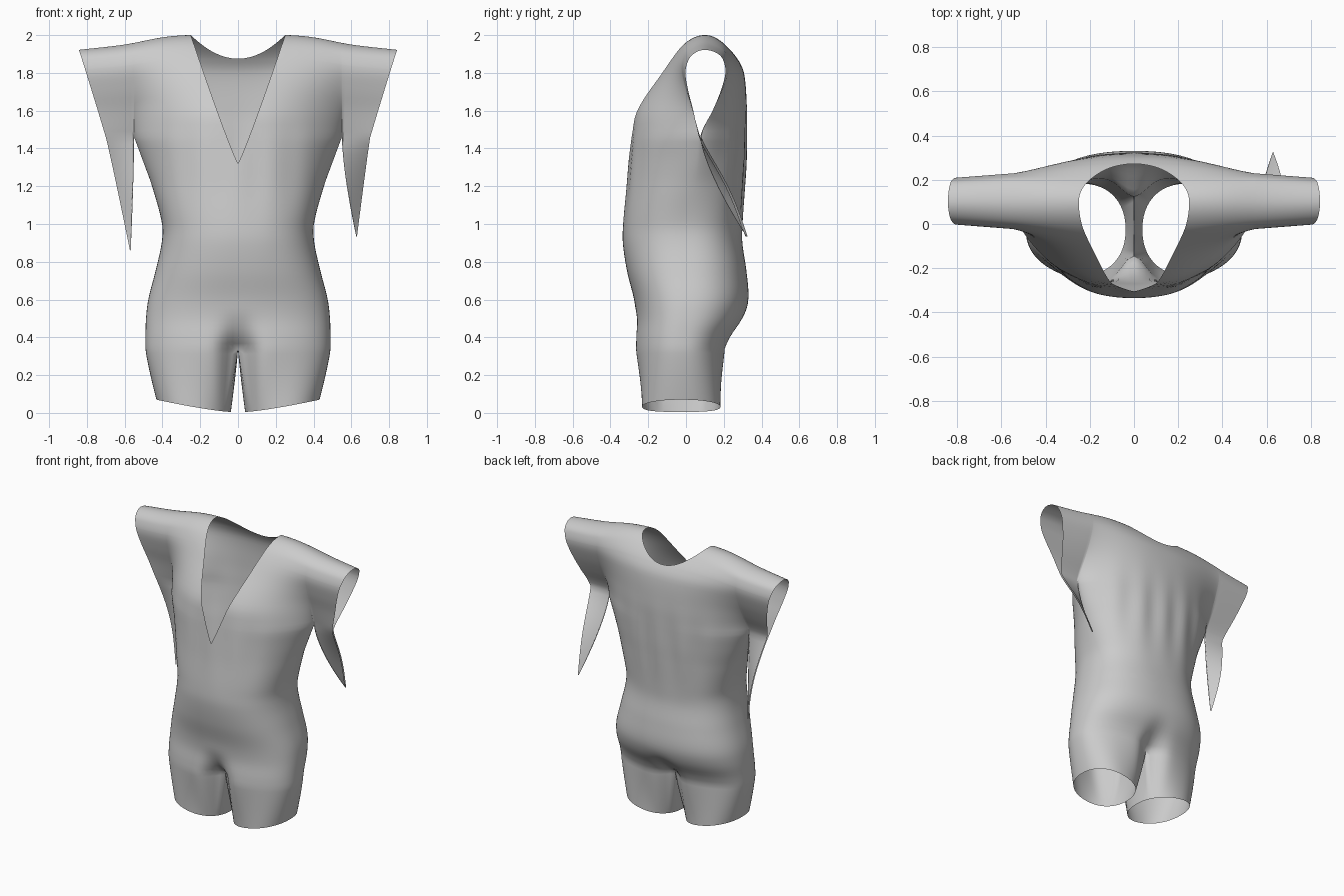
import bpy, bmesh, math
from math import sin, cos, pi

if "Cube" in bpy.data.objects:
    bpy.data.objects.remove(bpy.data.objects["Cube"])

ARM_Z, CROTCH_Z, TOP_Z = 1.46, 0.34, 2.0
N, K = 28, 12                      # columns across half the body / one sleeve


def lerp(a, b, t):
    return a + (b - a) * t


def smooth(a, b, t):
    t = min(1, max(0, (t - a) / (b - a)))
    return t * t * (3 - 2 * t)


def curve(table, t, c):
    """Smooth (Hermite) lookup of column c in a table keyed on column 0."""
    n = len(table)
    i = 0
    while i < n - 2 and t > table[i + 1][0]:
        i += 1

    def slope(j):
        a, b = table[max(j - 1, 0)], table[min(j + 1, n - 1)]
        return (b[c] - a[c]) / (b[0] - a[0])
    p, q = table[i], table[i + 1]
    d = q[0] - p[0]
    s = (t - p[0]) / d
    return (p[c] * (1 + 2 * s) * (1 - s) ** 2 + slope(i) * d * s * (1 - s) ** 2
            + q[c] * s * s * (3 - 2 * s) + slope(i + 1) * d * s * s * (s - 1))


# height, half width, front y, back y, side seam y
TORSO = [(.34, .49, -.275, .214, -.02), (.4, .49, -.272, .24, -.015), (.5, .487, -.264, .302, 0),
         (.6, .475, -.275, .33, .01), (.75, .437, -.312, .32, .01), (.9, .404, -.334, .298, .01),
         (1.0, .402, -.332, .298, .015), (1.2, .455, -.312, .308, .04),
         (1.32, .498, -.302, .315, .06), (1.46, .55, -.29, .32, .075)]
# yoke parameter, centre front y, centre back y
YOKE = [(0, -.29, .32), (.167, -.265, .322), (.434, -.135, .307), (.558, -.08, .272),
        (.723, -.015, .205), (1, .1, .1)]
# yoke parameter, sleeve mid y, sleeve half thickness
SLEEVE = [(0, .075, 0), (.06, .076, .012), (.194, .09, .047), (.348, .098, .082), (.521, .103, .103),
          (.684, .105, .09), (.788, .105, .068), (1, .1, 0)]
# shoulder line
SHOULDER = [(0, 2.0), (.26, 2.0), (.4, 1.988), (.6, 1.95), (.84, 1.922)]


def neck_x(z, f):
    """Neckline half width: deep V in front, shallow scoop behind."""
    if f < 0:
        return .25 * max(0, (z - 1.32) / .68) ** .92
    return .25 * math.sqrt(max(0, (z - 1.875) / .125))


def folds(x, z, f):
    amp = .006 if f > 0 else .003
    return f * amp * cos(x * 34) * math.exp(-((z - 1.3) / .25) ** 2)


def section(x, xs, u, z):
    """Roundness across the body: full at the hips, softening into the sleeves."""
    if u >= 1:
        return 0
    e = 1 / 2.35 + .27 * smooth(1.0, 1.5, z) + .45 * smooth(1.4, 1.75, z)
    return max(0, 1 - min(1, x / xs) ** 2.35) ** e


def torso(u, z, f):
    xs, ys = curve(TORSO, z, 1), curve(TORSO, z, 4)
    yc = curve(TORSO, z, 2 if f < 0 else 3)
    x = lerp(neck_x(z, f), xs, u)
    # recess between the legs
    fade = max(0, 1 - (z - CROTCH_Z) / .22) ** 2
    dip = (.13 if f < 0 else .09) * fade * math.exp(-(x / .08) ** 2)
    return x, lerp(ys, yc + folds(x, z, f), section(x, xs, u, z)) - f * dip, z


def sleeve_y(q, k, f):
    half = curve(SLEEVE, q, 2) * (1 + .22 * (1 - k)) + .006 * k * (1 - q)
    return curve(SLEEVE, q, 1) + f * half


def yoke(u, q, f):
    w = sin(q * pi / 2)
    zr = lerp(ARM_Z, TOP_Z, w)
    x = lerp(neck_x(zr, f), .55, u)
    z = lerp(ARM_Z, curve(SHOULDER, x, 1), w)
    yc = curve(YOKE, q, 1 if f < 0 else 2) + folds(x, z, f) * (1 - w)
    return x, lerp(sleeve_y(q, 0, f), yc, section(x, .55, u, zr)), z


def sleeve(k, q, f):
    w = sin(q * pi / 2)
    x = lerp(.55, lerp(.70, .842, w), k)
    return x, sleeve_y(q, k, f), lerp(ARM_Z, curve(SHOULDER, x, 1), w)


def tail(k, t, f, side):
    tip_x, tip_z, sweep = (.63, .935, .245) if side > 0 else (.572, .86, .04)
    x = lerp(lerp(.55, tip_x - .004, t ** 1.5), lerp(.70, tip_x, t ** .95), k)
    y = .075 + sweep * t ** 1.4 + .05 * k * sin(pi * t) + f * .006 * k
    return x, y, lerp(ARM_Z, tip_z, t)


def hem_ring(a):
    c, s = cos(a), sin(a)
    p = 2 / 2.2
    x = .235 + .197 * math.copysign(abs(c) ** p, c)
    y = -.025 + .207 * math.copysign(abs(s) ** p, s)
    return x, y, .005 + .065 * (max(0, x - .038) / .394) ** 1.3


def leg(start, end, v):
    e = v ** 1.2
    return lerp(start[0], end[0], e), lerp(start[1], end[1], e), lerp(start[2], end[2], v)


bm = bmesh.new()


def grid(fn, us, vs, side):
    rows = []
    for v in vs:
        pts = [fn(u, v) for u in us]
        rows.append([bm.verts.new((side * x, y, z)) for x, y, z in pts])
    for a, b in zip(rows, rows[1:]):
        for i in range(len(us) - 1):
            bm.faces.new((a[i], a[i + 1], b[i + 1], b[i]))


def steps(a, b, n):
    return [lerp(a, b, i / n) for i in range(n + 1)]


cols = [sin(pi / 2 * i / N) for i in range(N)] + [1.0]
torso_rows = steps(CROTCH_Z, 1.32, 36) + steps(1.32, ARM_Z, 6)[1:]
scoop_q = math.asin((1.875 - ARM_Z) / (TOP_Z - ARM_Z)) * 2 / pi
yoke_rows = steps(0, scoop_q, 14) + [lerp(scoop_q, 1, (i / 18) ** 1.6) for i in range(1, 19)]
ks = steps(0, 1, K)
OPEN = math.radians(150)

for side in (1, -1):
    for f in (-1, 1):
        # body, shoulders, sleeve and hanging sleeve point
        grid(lambda u, z: torso(u, z, f), cols, torso_rows, side)
        grid(lambda u, q: yoke(u, q, f), cols, yoke_rows, side)
        grid(lambda k, q: sleeve(k, q, f), ks, yoke_rows, side)
        grid(lambda k, t: tail(k, t, f, side), ks, steps(0, 1, 16), side)
        # outer leg
        grid(lambda i, v: leg(torso(cols[i], CROTCH_Z, f), hem_ring(f * OPEN * (1 - i / N)), v),
             range(N + 1), steps(0, 1, 12), side)
    # inner leg, spanning from crotch front to crotch back
    front, back = torso(0, CROTCH_Z, -1)[1], torso(0, CROTCH_Z, 1)[1]
    grid(lambda s, v: leg((0, lerp(front, back, s), CROTCH_Z),
                          hem_ring(lerp(-OPEN, OPEN - 2 * pi, s)), v),
         steps(0, 1, 12), steps(0, 1, 12), side)

# sew the panels together
bmesh.ops.remove_doubles(bm, verts=bm.verts, dist=2e-4)
bmesh.ops.recalc_face_normals(bm, faces=bm.faces)
for face in bm.faces:
    face.smooth = True
mesh = bpy.data.meshes.new("romper_suit")
bm.to_mesh(mesh)
bm.free()
bpy.context.collection.objects.link(bpy.data.objects.new("romper_suit", mesh))
